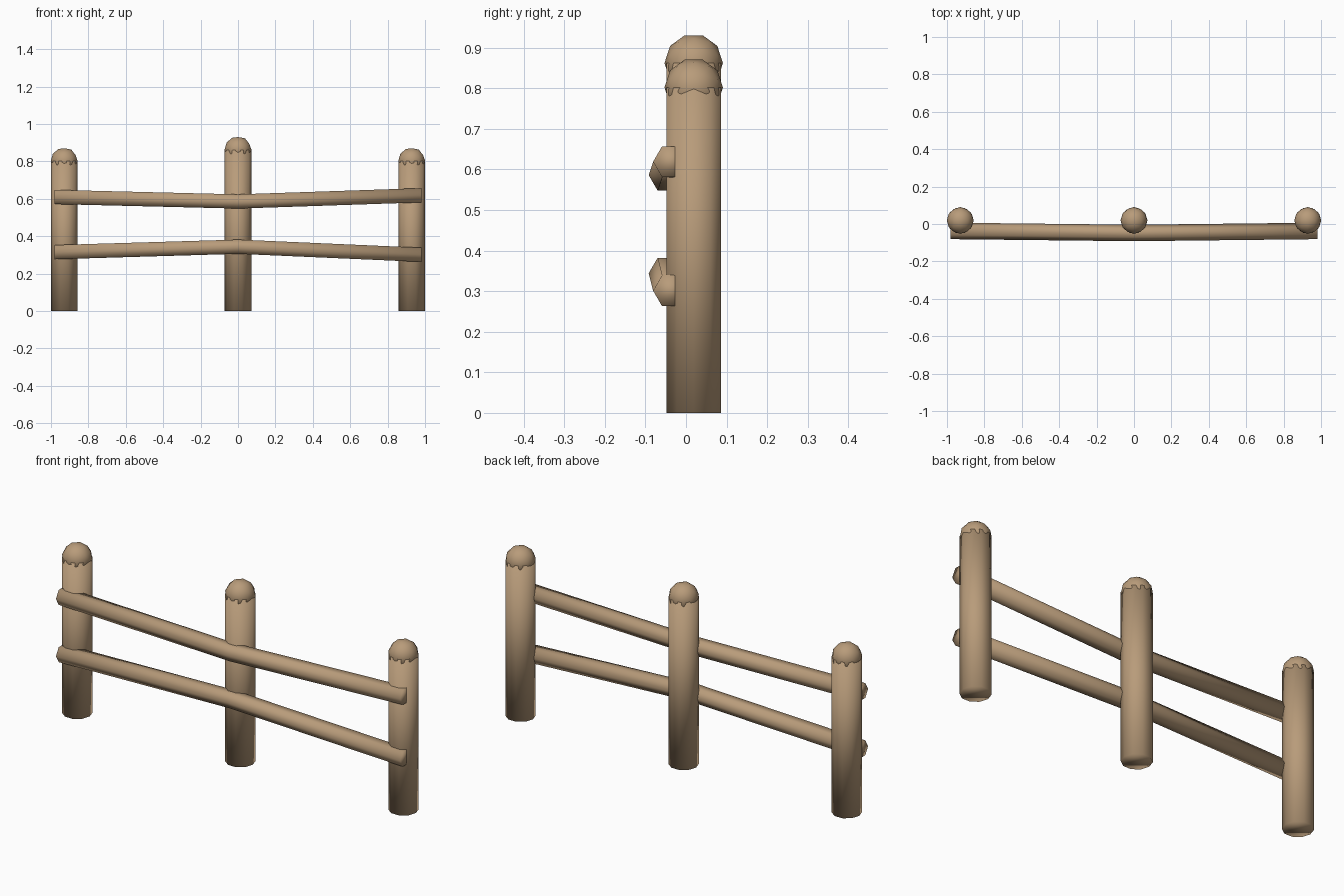
import bpy
import bmesh
from math import radians
from mathutils import Matrix, Vector

cube = bpy.data.objects.get("Cube")
if cube:
    bpy.data.objects.remove(cube, do_unlink=True)

wood = bpy.data.materials.new("tan_wood")
wood.use_nodes = True
wood.diffuse_color = (0.48, 0.33, 0.195, 1)
shader = wood.node_tree.nodes["Principled BSDF"]
shader.inputs["Base Color"].default_value = wood.diffuse_color
shader.inputs["Roughness"].default_value = 0.9


def finish(name, bm):
    """Turn a bmesh into a smooth wooden object."""
    bmesh.ops.recalc_face_normals(bm, faces=bm.faces)
    for face in bm.faces:
        face.smooth = True
    mesh = bpy.data.meshes.new(name)
    bm.to_mesh(mesh)
    bm.free()
    mesh.materials.append(wood)
    obj = bpy.data.objects.new(name, mesh)
    bpy.context.collection.objects.link(obj)
    return obj


def add_post(side, x, height):
    # Ten-sided upright
    bm = bmesh.new()
    bmesh.ops.create_cone(
        bm, cap_ends=True, segments=10, radius1=0.071, radius2=0.071, depth=height,
        matrix=Matrix.Translation((x, 0.019, height / 2)) @ Matrix.Rotation(radians(90), 4, "Z"))
    finish(side + "_post", bm)
    # Faceted round cap, turned on its side
    bm = bmesh.new()
    bmesh.ops.create_icosphere(
        bm, subdivisions=2, radius=0.072,
        matrix=Matrix.Translation((x, 0.019, height)) @ Matrix.Rotation(radians(90), 4, "Y"))
    finish(side + "_post_cap", bm)


def add_rail(name, centres, radius=0.044):
    # Hexagonal pole swept through three centres, bent at the middle post
    bm = bmesh.new()
    rings = []
    for centre in centres:
        ring = []
        for i in range(6):
            spoke = Matrix.Rotation(radians(60 * i), 3, "X") @ Vector((0, radius, 0))
            ring.append(bm.verts.new(Vector(centre) + spoke))
        rings.append(ring)
    for a, b in zip(rings, rings[1:]):
        for i in range(6):
            j = (i + 1) % 6
            bm.faces.new((a[i], a[j], b[j], b[i]))
    bm.faces.new(rings[0])
    bm.faces.new(rings[-1])
    finish(name, bm)


# Posts
add_post("right", -0.929, 0.802)
add_post("middle", 0, 0.862)
add_post("left", 0.929, 0.802)

# Rails
add_rail("upper_rail", [(-0.98, -0.037, 0.61), (0, -0.048, 0.586), (0.98, -0.037, 0.619)])
add_rail("lower_rail", [(-0.98, -0.037, 0.315), (0, -0.048, 0.344), (0.98, -0.037, 0.301)])
